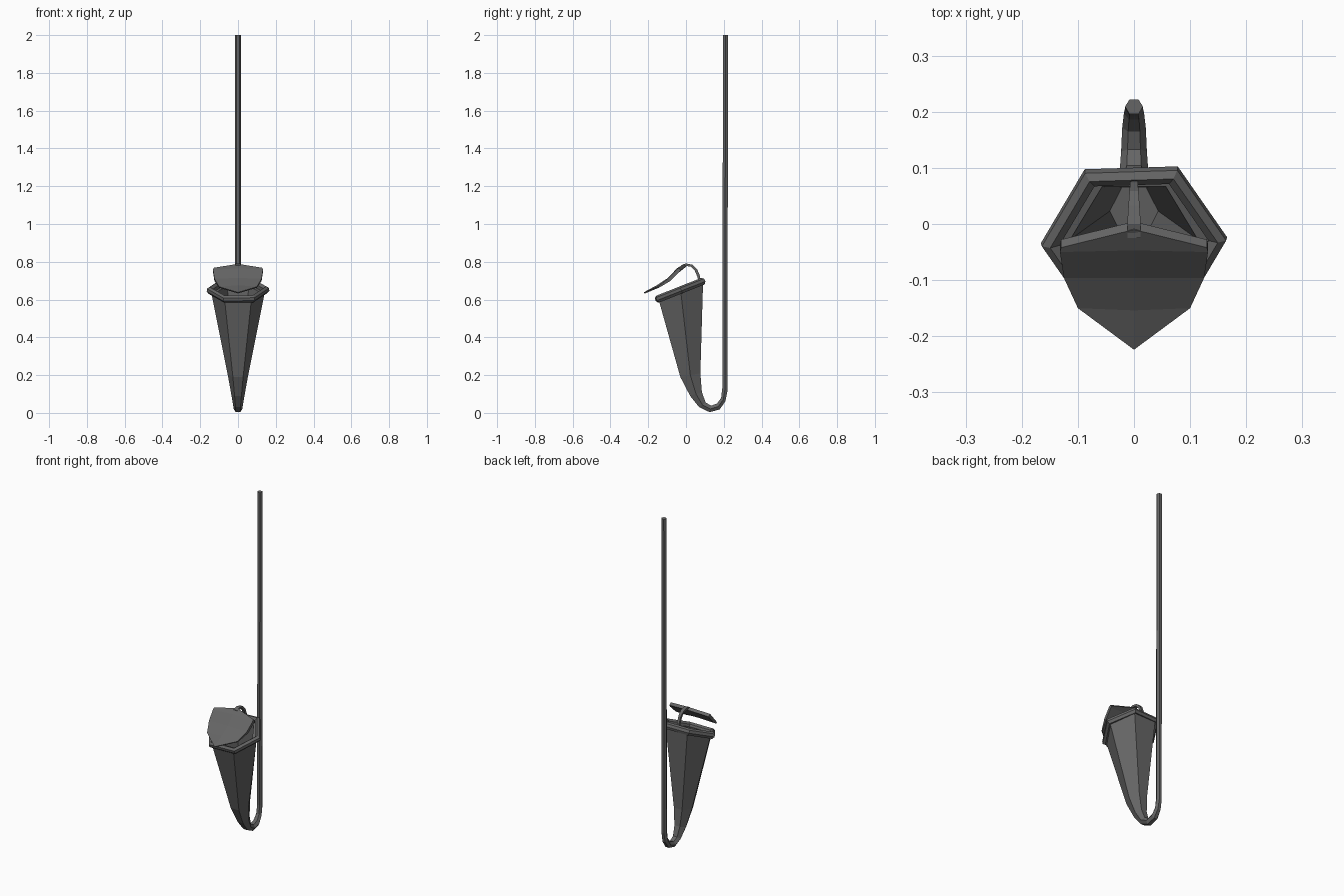
import bpy, bmesh, math
from mathutils import Vector

cube = bpy.data.objects.get("Cube")
if cube:
    bpy.data.objects.remove(cube)

metal = bpy.data.materials.new("dark_grey_metal")
colour = (0.13, 0.13, 0.13, 1)
metal.diffuse_color = colour
metal.use_nodes = True
metal.node_tree.nodes["Principled BSDF"].inputs["Base Color"].default_value = colour


def finish(name, bm):
    bmesh.ops.recalc_face_normals(bm, faces=bm.faces)
    mesh = bpy.data.meshes.new(name)
    bm.to_mesh(mesh)
    bm.free()
    mesh.materials.append(metal)
    obj = bpy.data.objects.new(name, mesh)
    bpy.context.collection.objects.link(obj)
    return obj


def hexagon(back, front, half_width, scale=1.0, twist=0.0):
    """Six points with corners on the sides, spanning two (y, z) points."""
    b, f = Vector((0, *back)), Vector((0, *front))
    centre, reach = (b + f) / 2, (b - f) / 2 * scale
    points = []
    for i in range(6):
        a = math.radians(60 * i) + twist
        p = centre + reach * (math.sin(a) / math.sin(math.pi / 3))
        p.x = half_width * scale * math.cos(a)
        points.append(p)
    return points


def loft(bm, rings, closed=False, caps=True):
    loops = [[bm.verts.new(p) for p in ring] for ring in rings]
    pairs = list(zip(loops, loops[1:]))
    if closed:
        pairs.append((loops[-1], loops[0]))
    for a, b in pairs:
        n = len(a)
        for i in range(n):
            bm.faces.new((a[i], a[(i + 1) % n], b[(i + 1) % n], b[i]))
    if caps and not closed:
        bm.faces.new(loops[0])
        bm.faces.new(loops[-1])


# Hollow cone that bends under and runs up into the long rod
# each section: inner (y, z), outer (y, z), half width
cup = [((0.09, 0.68), (-0.145, 0.60), 0.142),
       ((0.076, 0.21), (-0.03, 0.19), 0.054)]
bend = [((0.084, 0.11), (0.022, 0.09), 0.036),
        ((0.104, 0.055), (0.07, 0.03), 0.026),
        ((0.133, 0.038), (0.125, 0.004), 0.023),
        ((0.165, 0.05), (0.178, 0.018), 0.021),
        ((0.186, 0.08), (0.209, 0.062), 0.018),
        ((0.192, 0.13), (0.22, 0.12), 0.016),
        ((0.196, 2.0), (0.222, 2.0), 0.016)]
rings = [hexagon(*s, scale=0.8) for s in reversed(cup)]
rings += [hexagon(*s) for s in cup + bend]
bm = bmesh.new()
loft(bm, rings)
finish("hollow_cone_and_rod", bm)

# Tilted hexagonal rim with bevelled edges
rim_normal = Vector((0, -0.37, 0.93))
rim_profile = [(0.80, -0.012), (0.93, -0.02), (1.0, -0.006),
               (0.99, 0.010), (0.90, 0.019), (0.80, 0.008)]
bm = bmesh.new()
loft(bm, [[p + rim_normal * h for p in
           hexagon((0.098, 0.701), (-0.160, 0.599), 0.166, s, math.radians(2))]
          for s, h in rim_profile], closed=True)
finish("cone_rim", bm)

# Shield-shaped lid: rows of half width, side (y, z), centre (y, z)
rows = [(0.13, (-0.042, 0.768), (-0.010, 0.789)),
        (0.132, (-0.05, 0.757), (-0.047, 0.766)),
        (0.125, (-0.096, 0.711), (-0.096, 0.714)),
        (0.10, (-0.150, 0.668), (-0.154, 0.676)),
        (0.0, (-0.224, 0.638), (-0.224, 0.638))]
bm = bmesh.new()
grid = []
for w, side, mid in rows:
    if w:
        grid.append([bm.verts.new((-w, *side)), bm.verts.new((0, *mid)),
                     bm.verts.new((w, *side))])
    else:
        grid.append([bm.verts.new((0, *mid))] * 3)
for a, b in zip(grid, grid[1:]):
    for i in range(2):
        quad = dict.fromkeys((a[i], a[i + 1], b[i + 1], b[i]))
        bm.faces.new(list(quad))
bmesh.ops.recalc_face_normals(bm, faces=bm.faces)
shell = bmesh.ops.extrude_face_region(bm, geom=bm.faces[:])
under = [v for v in shell["geom"] if isinstance(v, bmesh.types.BMVert)]
for v in under:
    thickness = 0.022 if v.co.z > 0.7 else 0.010
    v.co += Vector((0, 0.65, -0.55)) * thickness
finish("shield_lid", bm)

# Curved hinge strip from the rim to the lid
path = [((0.068, 0.685), (0.08, 0.685), 0.006), ((0.060, 0.72), (0.074, 0.725), 0.007),
        ((0.047, 0.752), (0.059, 0.761), 0.008), ((0.027, 0.774), (0.033, 0.785), 0.010),
        ((0.0, 0.778), (0.0, 0.791), 0.012), ((-0.022, 0.766), (-0.025, 0.782), 0.012)]
bm = bmesh.new()
loft(bm, [[Vector((x, *p)) for x, p in
           ((-w, a), (w, a), (w, b), (-w, b))] for a, b, w in path])
finish("hinge_strip", bm)
